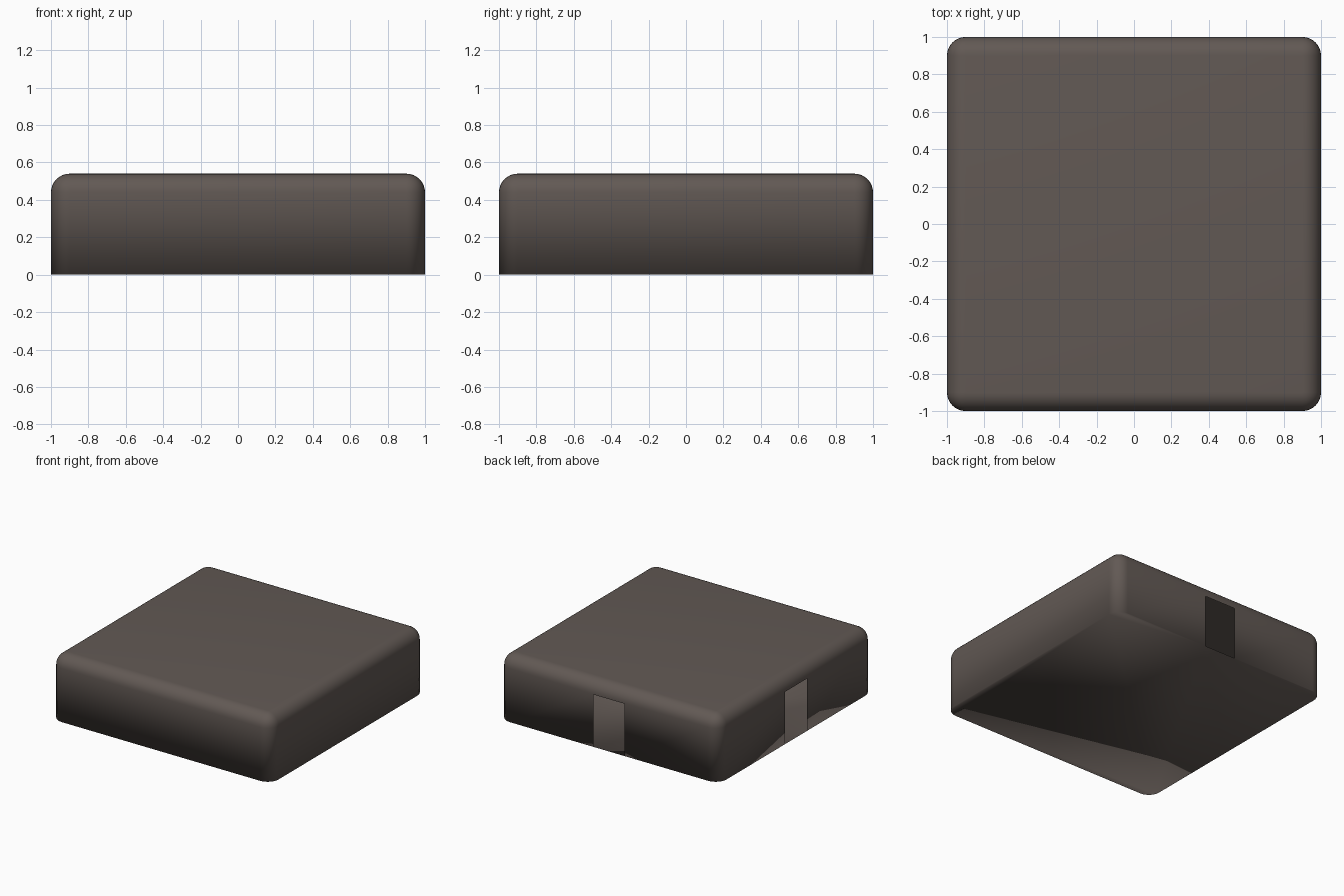
import bpy, bmesh
from mathutils import Vector, Matrix

if "Cube" in bpy.data.objects:
    bpy.data.objects.remove(bpy.data.objects["Cube"])

HEIGHT, RADIUS = 0.54, 0.1
HOLE_HALF, HOLE_TOP = 0.14, 0.43

# one flat dark warm grey
mat = bpy.data.materials.new("dark warm grey")
mat.diffuse_color = (0.122, 0.100, 0.089, 1)
mat.use_nodes = True
mat.node_tree.nodes["Principled BSDF"].inputs["Base Color"].default_value = mat.diffuse_color

# box with rounded top and upright edges, square at the base
bm = bmesh.new()
bmesh.ops.create_cube(bm, size=1, matrix=Matrix.Translation((0, 0, HEIGHT / 2))
                      @ Matrix.Diagonal((2, 2, HEIGHT, 1)))
edges = [e for e in bm.edges if max(v.co.z for v in e.verts) > 0.01]
bmesh.ops.bevel(bm, geom=edges, offset=RADIUS, segments=8, profile=0.5,
                affect='EDGES', clamp_overlap=True)


def wall_faces(direction):
    """Flat faces of the wall looking in a direction."""
    return [f for f in bm.faces if f.normal.dot(direction) > 0.999
            and f.calc_center_median().dot(direction) > 0.999
            and f.calc_area() > 0.01]


def cut(faces, point, normal):
    geom = set(faces)
    for f in faces:
        geom.update(f.edges)
        geom.update(f.verts)
    bmesh.ops.bisect_plane(bm, geom=list(geom), plane_co=point, plane_no=normal)
    bm.normal_update()


def open_doorway(direction):
    """Cut a doorway, starting at the base, in the middle of one wall."""
    side = direction.cross(Vector((0, 0, 1)))
    for s in (-1, 1):
        cut(wall_faces(direction), side * s * HOLE_HALF, side)
    middle = [f for f in wall_faces(direction)
              if abs(f.calc_center_bounds().dot(side)) < 0.05]
    cut(middle, Vector((0, 0, HOLE_TOP)), Vector((0, 0, 1)))
    door = [f for f in wall_faces(direction)
            if abs(f.calc_center_bounds().dot(side)) < 0.05
            and f.calc_center_bounds().z < HOLE_TOP * 0.6]
    bmesh.ops.delete(bm, geom=door, context='FACES_ONLY')


# doorways in the back and left walls
bm.normal_update()
open_doorway(Vector((0, 1, 0)))
open_doorway(Vector((-1, 0, 0)))

for f in bm.faces:
    f.smooth = True
mesh = bpy.data.meshes.new("rounded_box")
bm.to_mesh(mesh)
bm.free()
mesh.materials.append(mat)
box = bpy.data.objects.new("rounded_box", mesh)
bpy.context.collection.objects.link(box)
